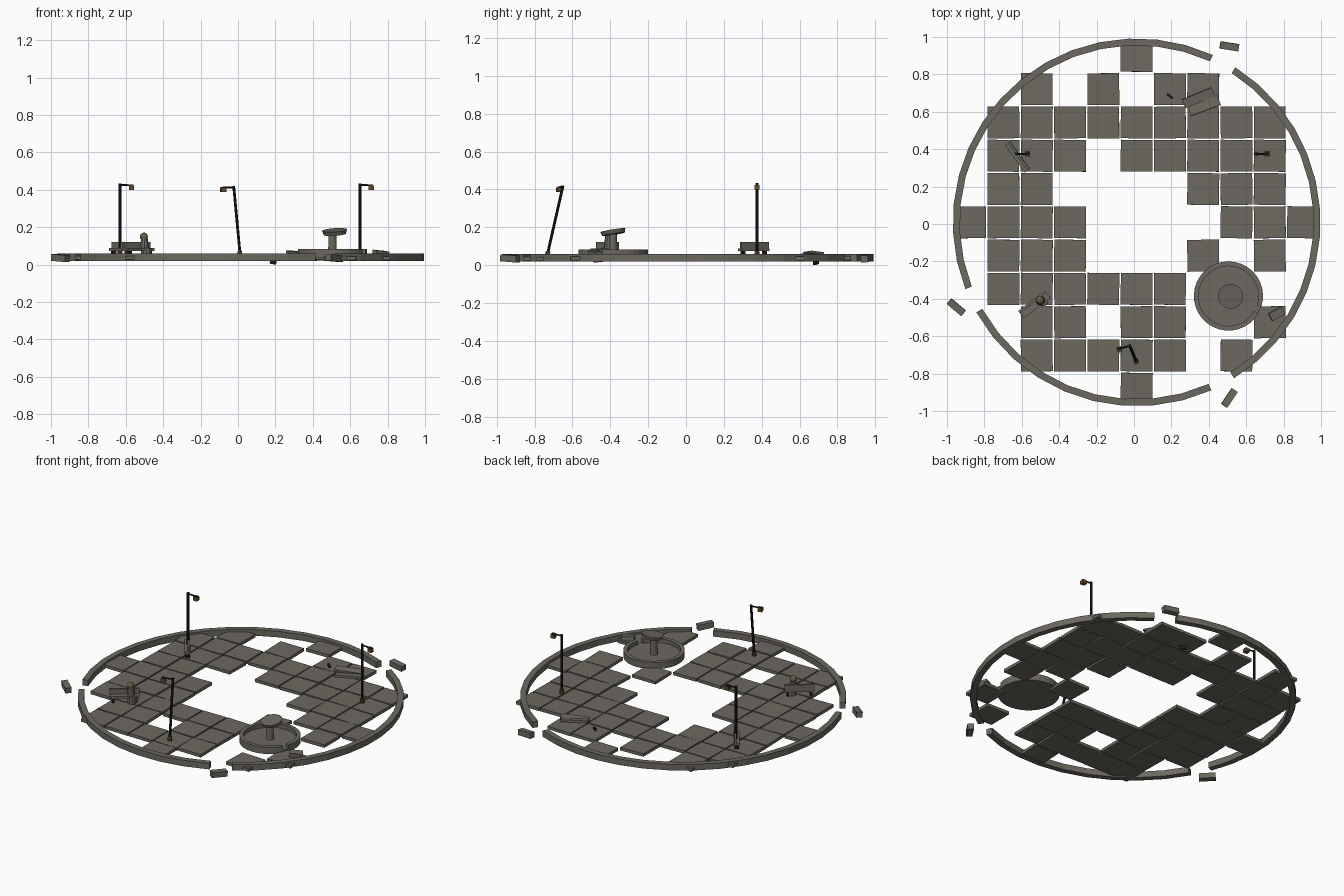
import bpy, bmesh, math, random
from mathutils import Matrix, Vector, Euler

random.seed(4)
if bpy.data.objects.get("Cube"):
    bpy.data.objects.remove(bpy.data.objects["Cube"])


def material(name, rgb):
    m = bpy.data.materials.new(name)
    m.use_nodes = True
    m.diffuse_color = (*rgb, 1)
    m.node_tree.nodes["Principled BSDF"].inputs["Base Color"].default_value = (*rgb, 1)
    return m


STONE = material("weathered stone", (0.15, 0.14, 0.115))
IRON = material("black iron", (0.012, 0.012, 0.011))
RUST = material("rusty lantern", (0.14, 0.07, 0.025))
TAN = material("tan stone", (0.17, 0.12, 0.07))


def finish(name, bm, mat):
    bmesh.ops.recalc_face_normals(bm, faces=bm.faces)
    mesh = bpy.data.meshes.new(name)
    bm.to_mesh(mesh)
    bm.free()
    mesh.materials.append(mat)
    ob = bpy.data.objects.new(name, mesh)
    bpy.context.collection.objects.link(ob)
    return ob


def placed(loc, rot, size=(1, 1, 1)):
    turn = Euler([math.radians(a) for a in rot])
    return Matrix.LocRotScale(Vector(loc), turn, Vector(size))


def box(name, loc, size, mat=STONE, rot=(0, 0, 0)):
    bm = bmesh.new()
    bmesh.ops.create_cube(bm, size=1, matrix=placed(loc, rot, size))
    return finish(name, bm, mat)


def cylinder(name, loc, r1, r2, h, mat=STONE, rot=(0, 0, 0), sides=24):
    bm = bmesh.new()
    bmesh.ops.create_cone(bm, cap_ends=True, segments=sides, radius1=r1, radius2=r2,
                          depth=h, matrix=placed(loc, rot))
    return finish(name, bm, mat)


def rod(name, a, b, r, mat=IRON, sides=8):
    a, b = Vector(a), Vector(b)
    bm = bmesh.new()
    turn = (b - a).to_track_quat('Z', 'Y').to_matrix().to_4x4()
    bmesh.ops.create_cone(bm, cap_ends=True, segments=sides, radius1=r, radius2=r,
                          depth=(b - a).length, matrix=Matrix.Translation((a + b) / 2) @ turn)
    return finish(name, bm, mat)


def arc_wall(name, cx, cy, r_in, r_out, z0, z1, start, end, step):
    """Rectangular section swept along an arc, capped at both ends."""
    bm = bmesh.new()
    n = max(1, round((end - start) / step))
    loops = []
    for i in range(n + 1):
        a = math.radians(start + (end - start) * i / n)
        loops.append([bm.verts.new((cx + r * math.cos(a), cy + r * math.sin(a), z))
                      for r, z in ((r_in, z0), (r_out, z0), (r_out, z1), (r_in, z1))])
    for p, q in zip(loops, loops[1:]):
        for k in range(4):
            j = (k + 1) % 4
            bm.faces.new((p[k], p[j], q[j], q[k]))
    bm.faces.new(loops[0])
    bm.faces.new(loops[-1])
    return finish(name, bm, STONE)


CX, CY = 0.014, 0.009

# Paving: column numbers present in each row
rows = {5: "0", 4: "-3 -1 1 2", 3: "-4 -3 -2 -1 0 1 2 3 4", 2: "-4 -3 -2 0 1 2 3 4",
        1: "-4 -3 2 3 4", 0: "-5 -4 -3 -2 3 4 5", -1: "-4 -3 -2 2 4",
        -2: "-4 -3 -2 -1 0 1", -3: "-3 -2 0 1 4", -4: "-3 -2 -1 0 1 3", -5: "0"}
PITCH = 0.178
for row, cols in rows.items():
    for col in map(int, cols.split()):
        tilt = [random.uniform(-1, 1) for _ in range(3)]
        box("paving_slab", (CX + col * PITCH, CY + row * PITCH, 0.035 + 0.002 * tilt[2]),
            (0.17, 0.17, 0.02), rot=(tilt[0], tilt[1], tilt[2]))

# Broken kerb ring and its knocked-out blocks
for start, end in ((-58, 57.5), (65.5, 201.3), (209.3, 294)):
    arc_wall("kerb", CX, CY, 0.946, 0.983, 0.02, 0.06, start, end, 9)
for x, y, turn in ((0.51, 0.95, -9), (-0.95, -0.445, -40), (0.51, -0.93, 56)):
    box("loose_kerb_block", (x, y, 0.036), (0.1, 0.038, 0.036), rot=(3, 4, turn))

# Fountain with a chipped rim and a tilted top bowl
FX, FY = 0.505, -0.385
cylinder("fountain_floor", (FX, FY, 0.048), 0.183, 0.183, 0.018, sides=32)
arc_wall("fountain_rim", FX, FY, 0.16, 0.185, 0.04, 0.084, -18, 330, 11)
cylinder("fountain_pedestal", (FX, FY, 0.11), 0.024, 0.02, 0.12, sides=12)
cylinder("fountain_bowl", (FX + 0.012, FY, 0.174), 0.06, 0.067, 0.022, rot=(9, -4, 0))
box("rim_fragment", (0.763, -0.48, 0.06), (0.078, 0.045, 0.03), rot=(6, 5, 30))


# Street lamps: foot, post, arm and lantern
def lamp(base, top, tip):
    base, top, tip = Vector(base), Vector(top), Vector(tip)
    way = (top - base).normalized()
    rod("lamp_foot", base, base + way * 0.028, 0.013, RUST)
    rod("lamp_post", base, top, 0.008)
    rod("lamp_arm", top - way * 0.008, tip - way * 0.008, 0.005)
    turn = math.degrees(math.atan2(tip.y - top.y, tip.x - top.x))
    box("lantern", tip - way * 0.021, (0.028, 0.028, 0.024), RUST, (0, 0, turn))
    box("lantern_cap", tip - way * 0.007, (0.022, 0.018, 0.006), IRON, (0, 0, turn))


lamp((-0.63, 0.375, 0.045), (-0.63, 0.375, 0.435), (-0.57, 0.375, 0.432))
lamp((0.652, 0.375, 0.045), (0.652, 0.375, 0.435), (0.712, 0.375, 0.432))
lamp((0.012, -0.735, 0.045), (-0.023, -0.65, 0.42), (-0.08, -0.665, 0.42))


# Benches: seat slab, back and two legs
def bench(x, y, turn, seat_w, back_shift):
    a = math.radians(turn)
    along, side = Vector((math.cos(a), math.sin(a), 0)), Vector((-math.sin(a), math.cos(a), 0))
    c = Vector((x, y, 0))
    box("bench_seat", c + Vector((0, 0, 0.081)), (0.18, seat_w, 0.014), rot=(0, 0, turn))
    box("bench_back", c + side * back_shift + Vector((0, 0, 0.102)), (0.18, 0.014, 0.04),
        rot=(0, 0, turn))
    for s in (-1, 1):
        box("bench_leg", c + along * s * 0.07 + Vector((0, 0, 0.058)),
            (0.014, seat_w * 0.8, 0.034), IRON, (0, 0, turn))


bench(-0.623, 0.358, -54, 0.035, 0.008)
bench(-0.533, -0.43, 38, 0.05, 0.018)

# Small stone figure beside the bench
cylinder("figure_base", (-0.49, -0.412, 0.066), 0.03, 0.028, 0.045, sides=10)
cylinder("figure_body", (-0.5, -0.41, 0.115), 0.026, 0.018, 0.06, sides=10)
bm = bmesh.new()
bmesh.ops.create_icosphere(bm, subdivisions=2, radius=0.022,
                           matrix=Matrix.Translation((-0.503, -0.408, 0.15)))
finish("figure_head", bm, TAN)

# Collapsed bench: two fallen planks and a snapped leg
box("fallen_plank", (0.345, 0.675, 0.062), (0.17, 0.05, 0.014), rot=(8, 3, 22))
box("fallen_plank", (0.375, 0.633, 0.052), (0.17, 0.055, 0.012), rot=(-5, -2, 20))
box("snapped_leg", (0.19, 0.685, 0.032), (0.035, 0.012, 0.055), IRON, (0, 10, -38))
low = bpy.data.objects["snapped_leg"].data
shift = min(v.co.z for v in low.vertices)
for v in low.vertices:
    v.co.z -= shift
